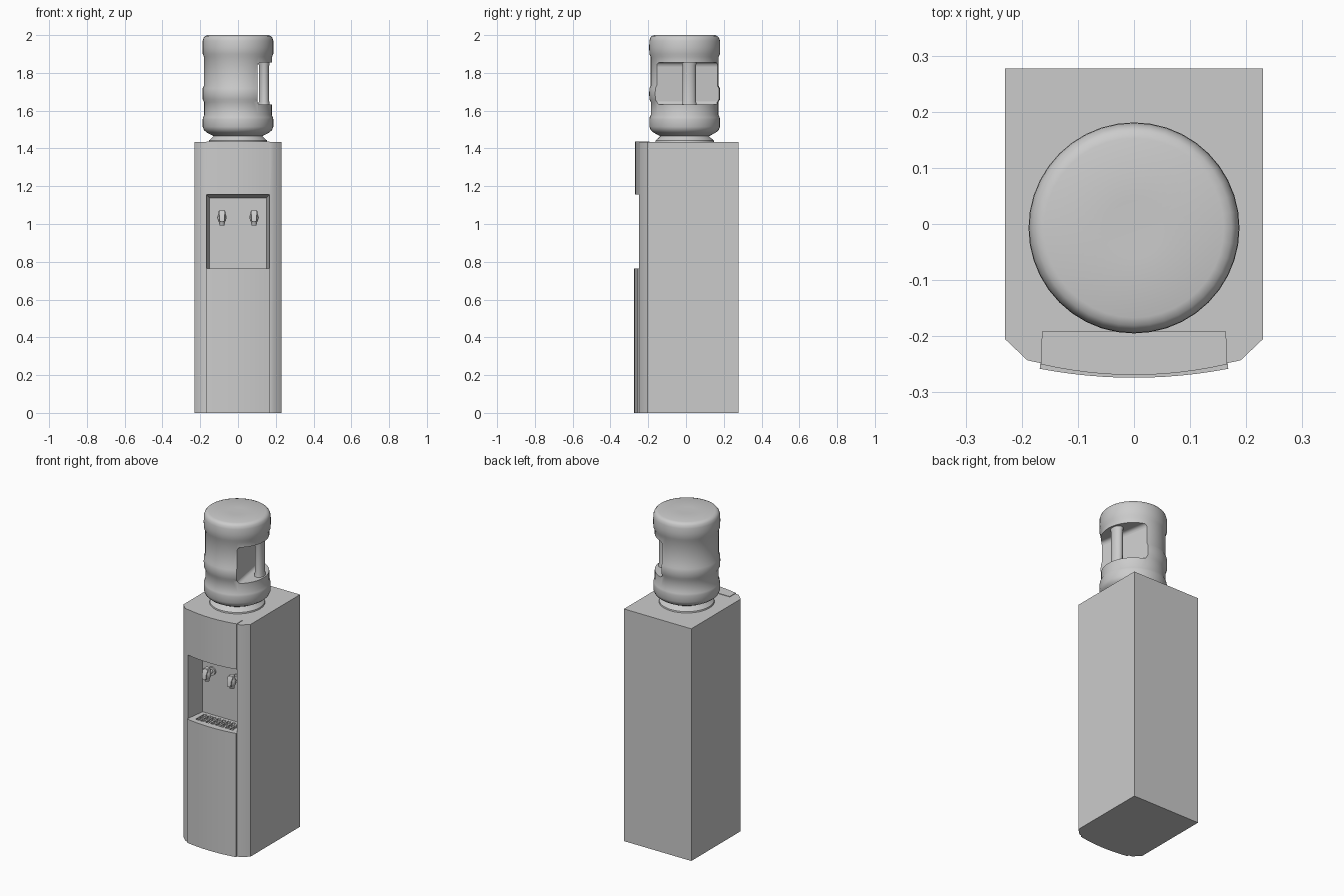
import bpy, bmesh, math
from mathutils import Matrix

if "Cube" in bpy.data.objects:
    bpy.data.objects.remove(bpy.data.objects["Cube"])

BY = -0.007          # bottle axis y
WALL = -0.13         # back wall of the dispensing recess


def finish(name, bm, angle=35):
    bmesh.ops.recalc_face_normals(bm, faces=bm.faces)
    me = bpy.data.meshes.new(name)
    bm.to_mesh(me)
    bm.free()
    ob = bpy.data.objects.new(name, me)
    bpy.context.collection.objects.link(ob)
    smooth(ob, angle)
    return ob


def smooth(ob, angle=35):
    bpy.ops.object.select_all(action='DESELECT')
    bpy.context.view_layer.objects.active = ob
    ob.select_set(True)
    bpy.ops.object.shade_smooth_by_angle(angle=math.radians(angle))


def loft(name, rings, angle=35):
    """Skin a list of equal-length closed rings and cap both ends."""
    bm = bmesh.new()
    vr = [[bm.verts.new(p) for p in r] for r in rings]
    n = len(rings[0])
    for a, b in zip(vr, vr[1:]):
        for i in range(n):
            j = (i + 1) % n
            bm.faces.new((a[i], a[j], b[j], b[i]))
    bm.faces.new(vr[0])
    bm.faces.new(vr[-1])
    return finish(name, bm, angle)


def prism(name, outline, z0, z1):
    return loft(name, [[(x, y, z) for x, y in outline] for z in (z0, z1)])


def lathe(name, profile, cx, cy, seg):
    ang = [2 * math.pi * i / seg for i in range(seg)]
    return loft(name, [[(cx + r * math.cos(a), cy + r * math.sin(a), z) for a in ang]
                       for r, z in profile])


def box(name, x0, x1, y0, y1, z0, z1):
    return prism(name, [(x0, y0), (x1, y0), (x1, y1), (x0, y1)], z0, z1)


def rod(name, cx, z, y0, y1, r, seg=16):
    ang = [2 * math.pi * i / seg for i in range(seg)]
    return loft(name, [[(cx + r * math.cos(a), y, z + r * math.sin(a)) for a in ang]
                       for y in (y0, y1)])


def cut(ob, cutter):
    m = ob.modifiers.new("cut", 'BOOLEAN')
    m.operation, m.solver, m.object = 'DIFFERENCE', 'EXACT', cutter
    cutter.hide_render = True
    bpy.context.view_layer.objects.active = ob
    bpy.ops.object.modifier_apply(modifier=m.name)
    bpy.data.objects.remove(cutter)
    smooth(ob)


def panel_outline(w, back, edge, mid, n=12):
    """Flat back, bowed front."""
    pts = [(w - 0.002, back), (-w + 0.002, back)]
    for i in range(n + 1):
        t = -1 + 2 * i / n
        pts.append((w * t, mid + (edge - mid) * t * t))
    return pts


# cabinet with chamfered front corners
half = [(0.23, 0.277), (0.23, -0.205), (0.19, -0.243), (0.166, -0.248)]
cabinet = prism("cabinet", half + [(-x, y) for x, y in reversed(half)], 0, 1.434)


# dispensing recess, tapering towards its back wall
def recess_ring(w, y, top):
    return [(-w, y, 0.764), (w, y, 0.764), (w, y, top), (-w, y, top)]


cut(cabinet, loft("recess_cutter", [recess_ring(0.167, -0.25, 1.156),
                                    recess_ring(0.15, WALL, 1.137)]))
cut(cabinet, box("tray_cutter", -0.135, 0.135, -0.236, -0.148, 0.745, 0.80))

# bowed front panels
lower_door = prism("lower_door", panel_outline(0.168, -0.24, -0.258, -0.274), 0, 0.764)
upper_out = panel_outline(0.166, -0.192, -0.250, -0.269)
upper_panel = prism("upper_panel", upper_out, 1.156, 1.437)

# drip tray grille
for i in range(9):
    x = -0.132 + 0.033 * i
    box("grille_slat", x - 0.005, x + 0.005, -0.238, -0.146, 0.757, 0.764)
for i in range(4):
    y = -0.235 + 0.0287 * i
    box("grille_bar", -0.137, 0.137, y - 0.004, y + 0.004, 0.756, 0.763)

# taps
for s in (-1, 1):
    x = 0.085 * s
    lathe("tap_body", [(0.013, 0.992), (0.016, 1.010), (0.021, 1.018), (0.023, 1.030),
                       (0.021, 1.045), (0.018, 1.052), (0.018, 1.066), (0.015, 1.072)],
          x, -0.18, 20)
    rod("tap_stem", x, 1.035, -0.18, WALL + 0.002, 0.012)
    rod("tap_flange", x, 1.035, WALL - 0.010, WALL + 0.002, 0.025, 20)
    loft("tap_lever", [[(x - w, y, z), (x + w, y, z), (x + w, y + 0.008, z), (x - w, y + 0.008, z)]
                       for w, y, z in ((0.012, -0.212, 1.012), (0.014, -0.208, 1.045),
                                       (0.017, -0.196, 1.068))])

# collar seating the bottle
lathe("bottle_collar", [(0.156, 1.432), (0.154, 1.442), (0.136, 1.458), (0.124, 1.470)],
      0, BY, 40)

# bottle with three raised bands
profile = [(0.120, 1.462), (0.135, 1.468), (0.165, 1.484), (0.180, 1.497), (0.187, 1.515),
           (0.187, 1.553), (0.185, 1.565), (0.179, 1.578), (0.179, 1.645), (0.187, 1.660),
           (0.188, 1.690), (0.187, 1.718), (0.180, 1.732), (0.180, 1.885), (0.187, 1.900),
           (0.188, 1.935), (0.187, 1.970), (0.182, 1.986), (0.174, 1.995), (0.160, 2.0),
           (0.05, 1.997)]
bottle = lathe("bottle", profile, 0, BY, 40)

# handle recess with rounded corners, turned slightly to the rear
turn = Matrix.Translation((0, BY, 0)) @ Matrix.Rotation(math.radians(10), 4, 'Z')
pocket = box("handle_cutter", 0.075, 0.30, -0.25, 0.25, 1.632, 1.855)
bm = bmesh.new()
bm.from_mesh(pocket.data)
edges = [e for e in bm.edges if all(v.co.x < 0.1 for v in e.verts)
         and abs(e.verts[0].co.z - e.verts[1].co.z) < 0.01]
bmesh.ops.bevel(bm, geom=edges, offset=0.02, segments=4, profile=0.5, affect='EDGES')
bm.to_mesh(pocket.data)
bm.free()
pocket.data.transform(turn)
cut(bottle, pocket)

# upright grip across the handle recess
ang = [2 * math.pi * i / 20 for i in range(20)]
grip = loft("bottle_grip", [[(0.14 + 0.027 * k * math.cos(a), 0.036 * k * math.sin(a), z)
                             for a in ang]
                            for k, z in ((1.15, 1.622), (1.1, 1.635), (1, 1.65), (1, 1.838),
                                         (1.1, 1.852), (1.15, 1.865))])
grip.data.transform(turn)
